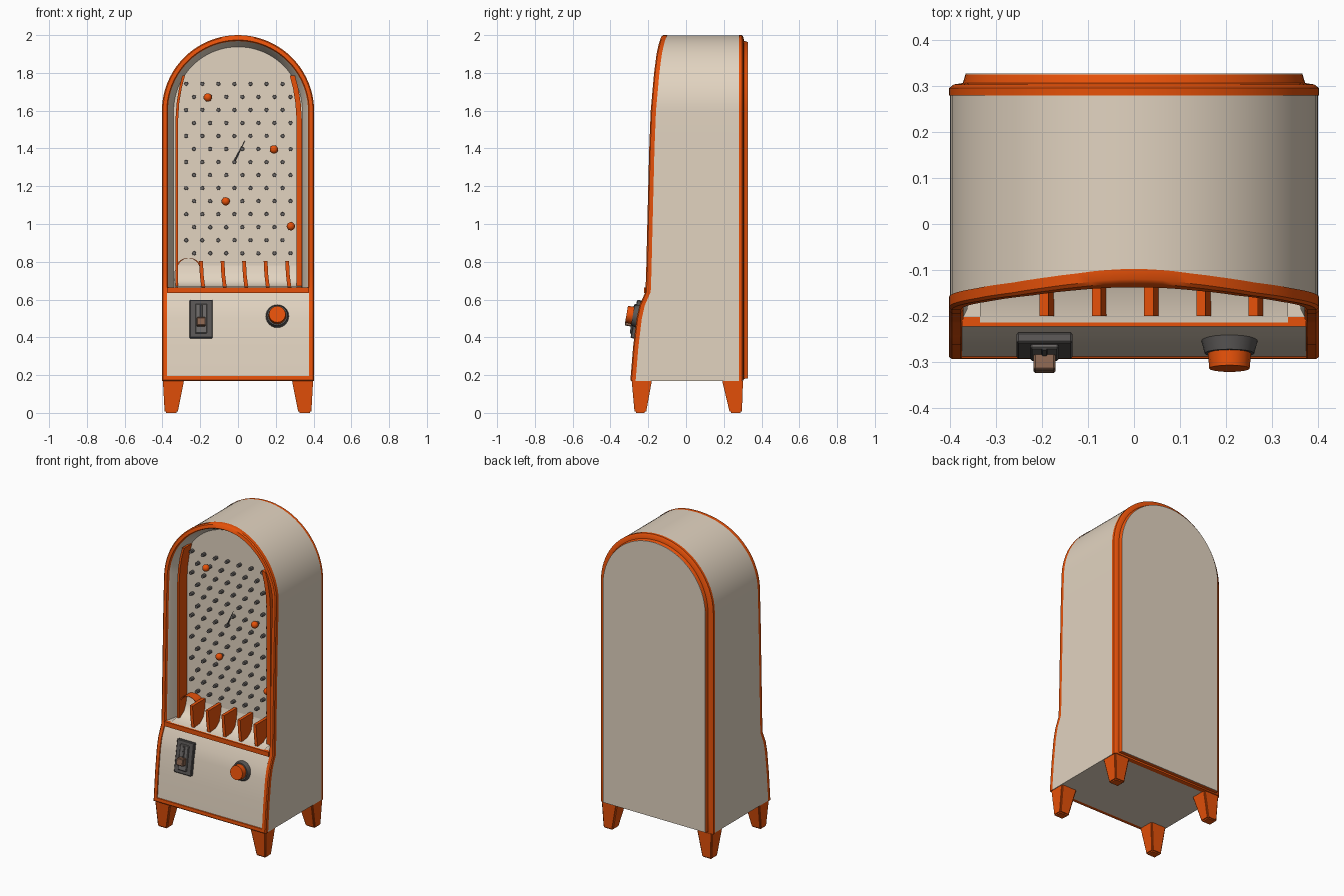
import bpy, bmesh, math
from mathutils import Matrix, Vector

if "Cube" in bpy.data.objects:
    bpy.data.objects.remove(bpy.data.objects["Cube"], do_unlink=True)


def material(name, rgb):
    m = bpy.data.materials.new(name)
    m.use_nodes = True
    m.diffuse_color = (*rgb, 1)
    m.node_tree.nodes["Principled BSDF"].inputs["Base Color"].default_value = (*rgb, 1)
    return m


CREAM = material("cream", (0.76, 0.655, 0.53))
ORANGE = material("orange", (0.87, 0.09, 0.003))
DARK = material("dark_grey", (0.1, 0.093, 0.09))
STEEL = material("peg_grey", (0.15, 0.14, 0.135))
BROWN = material("brown", (0.25, 0.13, 0.08))

SPRING, RADIUS, BASE, SILL, BOARD = 1.597, 0.403, 0.168, 0.665, -0.07

# Front silhouette of the cabinet as (height, y)
FRONT = [(0.168, -0.295), (0.35, -0.28), (0.5, -0.262), (0.57, -0.246), (0.64, -0.215),
         (0.75, -0.211), (1.0, -0.205), (1.4, -0.195), (1.6, -0.187), (1.8, -0.169),
         (1.9, -0.156), (1.95, -0.145), (1.98, -0.136), (2.0, -0.126)]


def front_y(z):
    for (z0, y0), (z1, y1) in zip(FRONT, FRONT[1:]):
        if z <= z1:
            return y0 + (y1 - y0) * (z - z0) / (z1 - z0)
    return FRONT[-1][1]


def finish(name, bm, mat, smooth=True, flip=False, face_front=False):
    bmesh.ops.remove_doubles(bm, verts=bm.verts, dist=0.0001)
    bmesh.ops.recalc_face_normals(bm, faces=bm.faces)
    if flip or (face_front and sum(f.normal.y for f in bm.faces) > 0):
        bmesh.ops.reverse_faces(bm, faces=bm.faces)
    mesh = bpy.data.meshes.new(name)
    bm.to_mesh(mesh)
    bm.free()
    mesh.materials.append(mat)
    ob = bpy.data.objects.new(name, mesh)
    bpy.context.collection.objects.link(ob)
    if smooth:
        bpy.ops.object.select_all(action="DESELECT")
        ob.select_set(True)
        bpy.context.view_layer.objects.active = ob
        bpy.ops.object.shade_smooth_by_angle(angle=math.radians(35))


def skin(bm, loops, closed=True, cap_start=False, cap_end=False):
    rings = [[bm.verts.new(p) for p in loop] for loop in loops]
    n = len(rings[0])
    for a, b in zip(rings, rings[1:]):
        for i in range(n if closed else n - 1):
            j = (i + 1) % n
            bm.faces.new((a[i], a[j], b[j], b[i]))
    if cap_start:
        bm.faces.new(rings[0])
    if cap_end:
        bm.faces.new(rings[-1])


def arch(inset, bottom, depth):
    """Round-topped outline; depth is a fixed y or a function of height."""
    r = RADIUS - inset
    heights = [bottom] + [max(bottom, z) for z, _ in FRONT if BASE < z < SPRING]
    pts = [(-r, z) for z in heights]
    for i in range(41):
        a = math.pi * (1 - i / 40)
        pts.append((r * math.cos(a), SPRING + r * math.sin(a)))
    pts += [(r, z) for z in reversed(heights)]
    return [(x, depth(z) if callable(depth) else depth, z) for x, z in pts]


def behind(offset):
    return lambda z: front_y(z) + offset


def box(bm, size, matrix):
    bmesh.ops.create_cube(bm, size=1, matrix=matrix @ Matrix.Diagonal((*size, 1)))


def cylinder(bm, r1, r2, length, matrix, sides):
    bmesh.ops.create_cone(bm, cap_ends=True, segments=sides, radius1=r1, radius2=r2,
                          depth=length, matrix=matrix)


def ribbon(name, path, thick, y0, y1, mat):
    """Strip that follows an (x, z) path and runs from y0 to y1."""
    bm = bmesh.new()
    h = thick / 2
    skin(bm, [[(x - h, y0, z), (x + h, y0, z), (x + h, y1, z), (x - h, y1, z)]
              for x, z in path], cap_start=True, cap_end=True)
    finish(name, bm, mat)


# Cabinet shell
bm = bmesh.new()
skin(bm, [arch(0.002, BASE + 0.002, behind(0.02)), arch(0.002, BASE + 0.002, 0.29)], cap_end=True)
finish("cabinet_shell", bm, CREAM)

# Front trim
bm = bmesh.new()
skin(bm, [arch(i, BASE + i, behind(d)) for i, d in
          [(0, 0.028), (0, 0.006), (0.006, 0), (0.026, 0), (0.032, 0.01), (0.032, 0.03)]])
finish("front_trim", bm, ORANGE)

# Back flange and back panel
bm = bmesh.new()
skin(bm, [arch(i, BASE + i * 0.4, y) for i, y in
          [(0, 0.28), (0, 0.296), (0.01, 0.304), (0.03, 0.307), (0.036, 0.327)]])
finish("back_flange", bm, ORANGE)
bm = bmesh.new()
skin(bm, [arch(0.032, BASE + 0.012, 0.30), arch(0.036, BASE + 0.0144, 0.328)], cap_end=True)
finish("back_panel", bm, CREAM)

# Recess walls with the peg board at the end
bm = bmesh.new()
skin(bm, [arch(0.031, SILL, behind(0.012)), arch(0.04, SILL, behind(0.03)),
          arch(0.062, SILL, BOARD)], cap_end=True)
finish("playfield_recess", bm, CREAM, flip=True)

# Lower front panel
bm = bmesh.new()
skin(bm, [[(x, front_y(z) + 0.004, z) for x in (-0.375, 0.375)]
          for z in (0.19, 0.35, 0.5, 0.57, 0.64)], closed=False)
finish("lower_panel", bm, CREAM, face_front=True)

# Sill bar between panel and window
bm = bmesh.new()
box(bm, (0.75, 0.03, 0.03), Matrix.Translation((0, -0.208, 0.65)))
finish("sill_bar", bm, ORANGE, smooth=False)

# Curved floor behind the prize pockets
bm = bmesh.new()
skin(bm, [[(x, y, z) for x in (-0.335, 0.335)] for y, z in
          [(-0.215, 0.667), (-0.14, 0.674), (-0.1, 0.7), (-0.08, 0.74), (-0.072, 0.78)]], closed=False)
finish("pocket_floor", bm, CREAM, face_front=True)

# Side rails, pocket dividers and pocket hoop
for name, s, thick in (("right_rail", -1, 0.014), ("left_rail", 1, 0.028)):
    path = [(0.324, SILL), (0.324, 1.55), (0.318, 1.64), (0.305, 1.72), (0.288, 1.785)]
    ribbon(name, [(s * x, z) for x, z in path], thick, -0.15, BOARD, ORANGE)
for i in range(5):
    x = -0.19 + 0.114 * i
    ribbon("pocket_divider", [(x + 0.006, SILL), (x - 0.002, 0.73), (x - 0.006, 0.805)],
           0.02, -0.2, BOARD, ORANGE)
hoop = [(-0.262 - 0.066 * math.cos(math.pi * i / 12), 0.755 + 0.065 * math.sin(math.pi * i / 12))
        for i in range(13)]
ribbon("pocket_hoop", hoop, 0.009, -0.13, BOARD, ORANGE)

# Staggered pegs
TO_FRONT = Matrix.Rotation(math.pi / 2, 4, "X")
bm = bmesh.new()
for row in range(14):
    for col in range(7):
        x = -0.274 + 0.085 * col + (0 if row % 2 else 0.042)
        spot = Matrix.Translation((x, BOARD - 0.013, 0.845 + 0.069 * row))
        cylinder(bm, 0.011, 0.01, 0.03, spot @ TO_FRONT, 8)
finish("pegs", bm, STEEL)

# Balls
bm = bmesh.new()
for x, z in ((-0.16, 1.67), (0.19, 1.395), (-0.065, 1.12), (0.28, 0.988)):
    bmesh.ops.create_uvsphere(bm, u_segments=16, v_segments=10, radius=0.022,
                              matrix=Matrix.Translation((x, BOARD - 0.03, z)))
finish("balls", bm, ORANGE)

# Thin pointer on the board
a, b = Vector((-0.025, BOARD - 0.01, 1.32)), Vector((0.038, BOARD - 0.03, 1.445))
bm = bmesh.new()
cylinder(bm, 0.006, 0.001, (b - a).length,
         Matrix.Translation((a + b) / 2) @ (b - a).to_track_quat("Z", "Y").to_matrix().to_4x4(), 6)
finish("pointer", bm, STEEL)


# Controls sit on the sloping lower panel
def on_panel(x, z, out):
    tilt = Matrix.Rotation(math.pi / 2 - 0.17, 4, "X")
    return Matrix.Translation((x, front_y(z) + 0.004, z)) @ tilt @ Matrix.Translation((0, 0, out))


def part(name, shape, args, matrix, mat):
    bm = bmesh.new()
    if shape is box:
        box(bm, args, matrix)
        bmesh.ops.bevel(bm, geom=bm.edges[:], offset=0.004, segments=1, affect="EDGES")
    else:
        cylinder(bm, *args[:3], matrix, args[3])
    finish(name, bm, mat)


part("coin_plate", box, (0.122, 0.205, 0.024), on_panel(-0.195, 0.495, 0.006), DARK)
part("coin_bezel", box, (0.062, 0.16, 0.014), on_panel(-0.195, 0.495, 0.02), STEEL)
part("coin_slot", box, (0.016, 0.08, 0.012), on_panel(-0.195, 0.53, 0.025), DARK)
part("coin_lever", box, (0.048, 0.045, 0.05), on_panel(-0.195, 0.475, 0.036), BROWN)
part("knob_ring", cylinder, (0.062, 0.054, 0.03, 24), on_panel(0.208, 0.512, 0.012), DARK)
part("knob_cap", cylinder, (0.047, 0.044, 0.035, 16), on_panel(0.208, 0.512, 0.043), ORANGE)

# Tapered legs
for side, s in (("left", 1), ("right", -1)):
    for end, top, foot in (("front", (-0.288, -0.18), (-0.272, -0.212)),
                           ("back", (0.19, 0.302), (0.232, 0.296))):
        bm = bmesh.new()
        loops = []
        for z, (x0, x1), (y0, y1) in ((0, (0.32, 0.388), foot), (0.176, (0.285, 0.398), top)):
            loops.append([(s * x0, y0, z), (s * x1, y0, z), (s * x1, y1, z), (s * x0, y1, z)])
        skin(bm, loops, cap_start=True, cap_end=True)
        bmesh.ops.bevel(bm, geom=bm.edges[:], offset=0.007, segments=2, affect="EDGES")
        finish(f"{end}_{side}_leg", bm, ORANGE)
